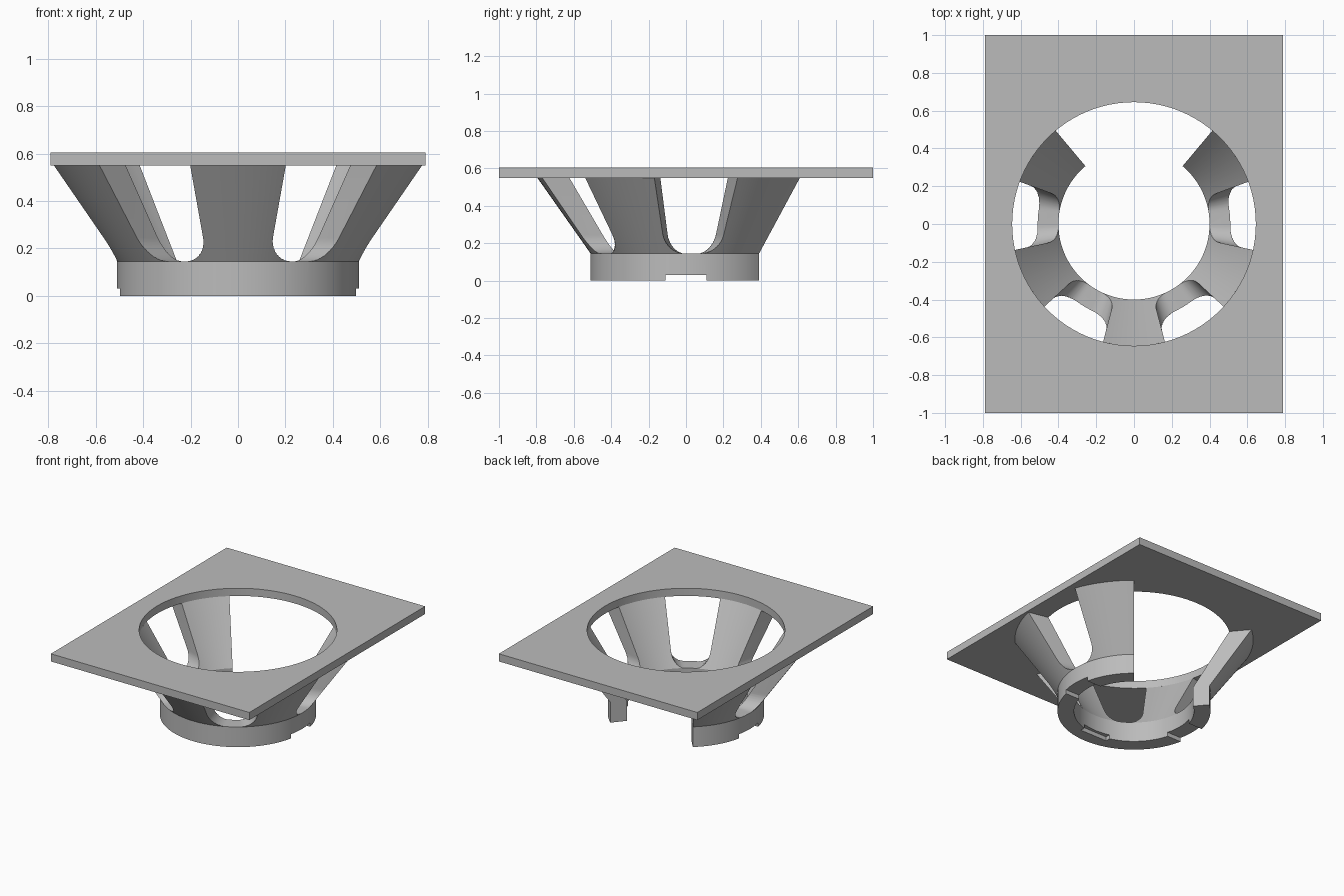
import bpy, bmesh, math
from mathutils import Matrix

if "Cube" in bpy.data.objects:
    bpy.data.objects.remove(bpy.data.objects["Cube"], do_unlink=True)

GREY = 0.5
mat = bpy.data.materials.new("plain grey")
mat.use_nodes = True
mat.diffuse_color = (GREY, GREY, GREY, 1)
mat.node_tree.nodes["Principled BSDF"].inputs["Base Color"].default_value = (GREY, GREY, GREY, 1)

RIM_Z, TOP_Z, PLATE_Z = 0.145, 0.55, 0.605
RING_IN, RING_OUT, HOLE, FLARE = 0.4, 0.51, 0.645, 0.795


def make(name, bm):
    bmesh.ops.recalc_face_normals(bm, faces=bm.faces)
    mesh = bpy.data.meshes.new(name)
    bm.to_mesh(mesh)
    bm.free()
    mesh.materials.append(mat)
    ob = bpy.data.objects.new(name, mesh)
    bpy.context.collection.objects.link(ob)
    return ob


def box(name, x0, x1, y0, y1, z0, z1):
    bm = bmesh.new()
    place = Matrix.Translation(((x0 + x1) / 2, (y0 + y1) / 2, (z0 + z1) / 2))
    size = Matrix.Diagonal((x1 - x0, y1 - y0, z1 - z0, 1))
    bmesh.ops.create_cube(bm, size=1, matrix=place @ size)
    return make(name, bm)


def loft(bm, loops, closed_loop=True):
    """Skin matching rings of points and cap both ends."""
    rings = [[bm.verts.new(p) for p in loop] for loop in loops]
    n = len(rings[0])
    for a, b in zip(rings, rings[1:]):
        for i in range(n):
            j = (i + 1) % n
            bm.faces.new((a[i], a[j], b[j], b[i]))
    bm.faces.new(rings[0])
    bm.faces.new(rings[-1])


def cut(target, cutter):
    cutter.hide_render = True
    mod = target.modifiers.new("cut", "BOOLEAN")
    mod.operation, mod.solver, mod.object = "DIFFERENCE", "EXACT", cutter
    bpy.context.view_layer.objects.active = target
    bpy.ops.object.modifier_apply(modifier=mod.name)
    bpy.data.objects.remove(cutter, do_unlink=True)


def smooth(ob):
    bpy.ops.object.select_all(action="DESELECT")
    ob.select_set(True)
    bpy.context.view_layer.objects.active = ob
    bpy.ops.object.shade_smooth_by_angle(angle=math.radians(25))


# Flat mounting plate with a round opening
plate = box("mounting_plate", -0.79, 0.79, -1, 1, TOP_Z, PLATE_Z)
bm = bmesh.new()
bmesh.ops.create_cone(bm, cap_ends=True, segments=96, radius1=HOLE, radius2=HOLE,
                      depth=1, matrix=Matrix.Translation((0, 0, TOP_Z)))
cut(plate, make("hole_cutter", bm))
smooth(plate)

# Base ring and flared wall, swept around with the back left open
profile = [(RING_IN, 0), (RING_OUT, 0), (RING_OUT, RIM_Z),
           (FLARE, TOP_Z), (HOLE, TOP_Z), (RING_IN, RIM_Z)]
START, SWEEP, STEPS = 130, 280, 84
loops = []
for i in range(STEPS + 1):
    a = math.radians(START + SWEEP * i / STEPS)
    loops.append([(r * math.cos(a), r * math.sin(a), z) for r, z in profile])
bm = bmesh.new()
loft(bm, loops)
basket = make("flared_basket", bm)


# Round-bottomed windows that widen outward
def window_cutter(angle):
    corner = [(0.3 + 0.7 * math.sin(t), RIM_Z + 0.1 * (1 - math.cos(t)))
              for t in (math.pi / 2 * k / 10 for k in range(11))]
    half = corner + [(1, TOP_Z + 0.1)]
    outline = half + [(-s, z) for s, z in reversed(half)]
    spread = math.tan(math.radians(16.3))
    bm = bmesh.new()
    loft(bm, [[(r, r * spread * s, z) for s, z in outline] for r in (0.3, 0.95)])
    bm.transform(Matrix.Rotation(math.radians(angle), 4, "Z"))
    return make("window_cutter", bm)


for offset in (31, 94):
    for side in (-1, 1):
        cut(basket, window_cutter(-90 + side * offset))

# Notches under the ring: through both sides, and a shallow one inside the front
cut(basket, box("side_notch_cutter", -1, 1, -0.11, 0.11, -0.1, 0.03))
cut(basket, box("front_notch_cutter", -0.11, 0.11, -0.42, 0, -0.1, 0.03))
smooth(basket)
